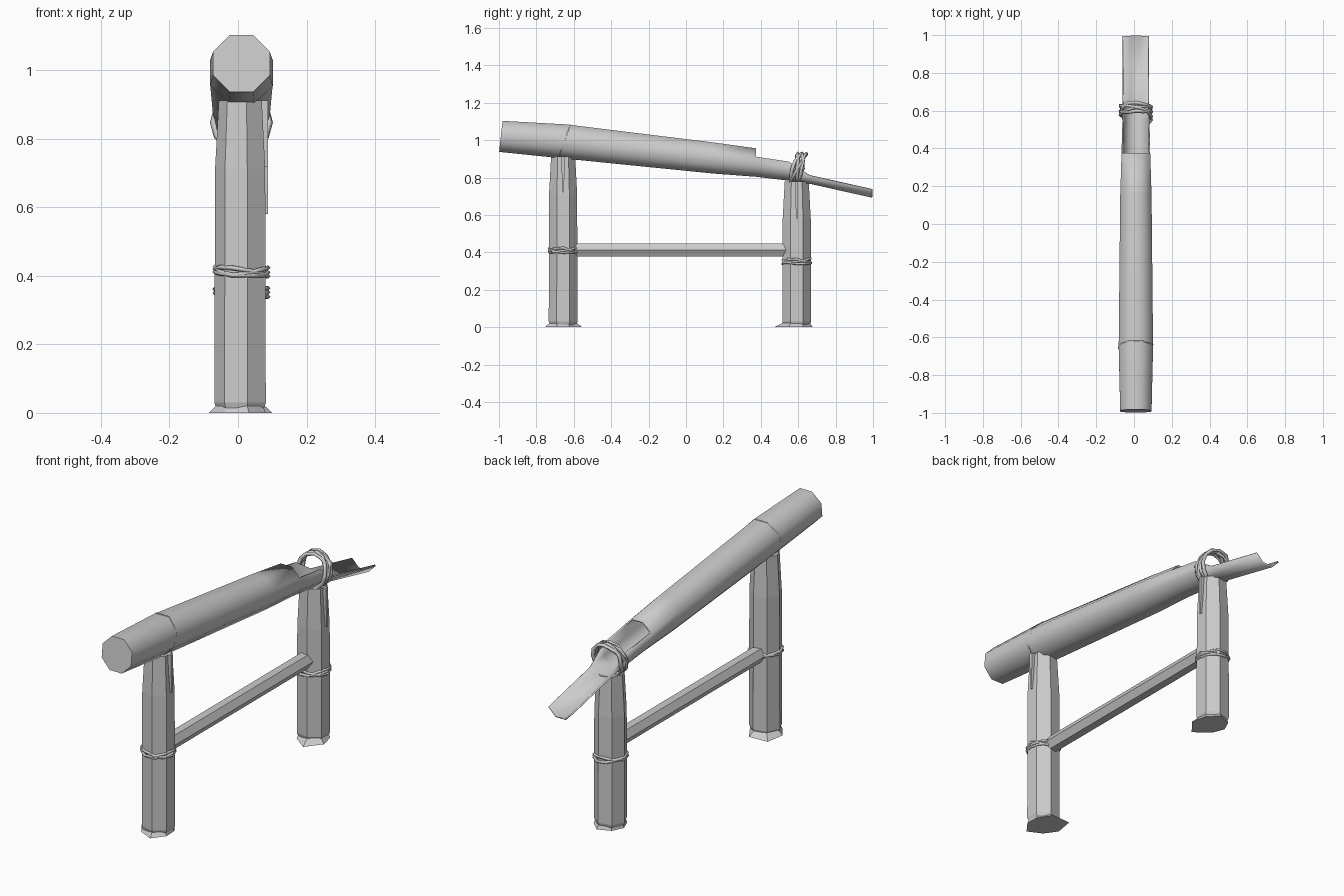
import bpy, bmesh, math, random
from math import sin, cos, tan, radians, pi

if "Cube" in bpy.data.objects:
    bpy.data.objects.remove(bpy.data.objects["Cube"])

random.seed(4)
CX = 0.01  # shared centre line of the posts and the spout


def make(name, bm):
    me = bpy.data.meshes.new(name)
    bm.to_mesh(me)
    bm.free()
    ob = bpy.data.objects.new(name, me)
    bpy.context.collection.objects.link(ob)
    return ob


def loft(name, rings):
    """Closed solid through rings of equal vertex count."""
    bm = bmesh.new()
    vs = [[bm.verts.new(p) for p in r] for r in rings]
    n = len(rings[0])
    for a, b in zip(vs, vs[1:]):
        for k in range(n):
            j = (k + 1) % n
            bm.faces.new((a[k], a[j], b[j], b[k]))
    bm.faces.new(vs[0])
    bm.faces.new(vs[-1])
    bmesh.ops.recalc_face_normals(bm, faces=bm.faces)
    return make(name, bm)


def rope(name, loops, thick):
    """Several low-poly strands, each a closed list of points."""
    cu = bpy.data.curves.new(name, 'CURVE')
    cu.dimensions = '3D'
    cu.bevel_depth = thick
    cu.bevel_resolution = 0
    for pts in loops:
        sp = cu.splines.new('POLY')
        sp.points.add(len(pts) - 1)
        for p, q in zip(sp.points, pts):
            p.co = (*q, 1)
        sp.use_cyclic_u = True
    ob = bpy.data.objects.new(name, cu)
    bpy.context.collection.objects.link(ob)


# bamboo spout: octagonal pipe, opened into a trough towards the back
# (y, centre z, apothem, tilt)
stations = [(-0.99, 1.02, 0.083, 0.11), (-0.65, 0.993, 0.091, 0.1), (0.15, 0.904, 0.083, 0),
            (0.375, 0.88, 0.076, 0), (0.55, 0.855, 0.072, 0), (0.66, 0.837, 0.07, 0),
            (0.995, 0.762, 0.07, 0)]
bm = bmesh.new()
rings = []
for y, z, a, t in stations:
    r = a / cos(pi / 8)
    ring = []
    for k in range(8):
        ang = radians(157.5 + 45 * k)
        dz = r * sin(ang)
        ring.append(bm.verts.new((CX + r * cos(ang), y + dz * t, z + dz)))
    rings.append(ring)
kept = [range(8), range(8), range(8), range(5), range(1, 4), range(1, 4)]
for a, b, ks in zip(rings, rings[1:], kept):
    for k in ks:
        j = (k + 1) % 8
        bm.faces.new((a[k], b[k], b[j], a[j]))
bm.faces.new(rings[0])
# sides of the trough slope down to the lip
bm.faces.new((rings[4][0], rings[5][1], rings[4][1]))
bm.faces.new((rings[4][5], rings[4][4], rings[5][4]))
bmesh.ops.delete(bm, geom=[v for v in bm.verts if not v.link_faces], context='VERTS')
spout = make("bamboo_spout", bm)
bpy.context.view_layer.objects.active = spout
spout.select_set(True)
bpy.ops.object.shade_smooth_by_angle(angle=radians(50))
mod = spout.modifiers.new("wall", 'SOLIDIFY')
mod.thickness = 0.008
mod.offset = -1


def heptagon(y, z, r):
    return [(CX + r * cos(pi + k * 2 * pi / 7), y + r * sin(pi + k * 2 * pi / 7), z)
            for k in range(7)]


# per post: y, top, binding height, split bottom, foot reach (starting at -x, towards -y)
posts = {
    "front": (-0.657, 0.912, 0.412, 0.72, [0.095, 0.08, 0.1, 0.078, 0.075, 0.105, 0.125]),
    "rear": (0.592, 0.778, 0.352, 0.58, [0.075, 0.08, 0.125, 0.1, 0.08, 0.088, 0.075]),
}
for name, (y, top, bind, split, foot) in posts.items():
    loft(name + "_post", [heptagon(y, 0.004, 0.07), heptagon(y, 0.03, 0.079),
                          heptagon(y, top - 0.2, 0.077), heptagon(y, top, 0.066)])
    # splintered skirt at the ground
    base = [(CX + f * cos(pi + k * 2 * pi / 7), y + f * sin(pi + k * 2 * pi / 7), 0)
            for k, f in enumerate(foot)]
    loft(name + "_foot_skirt", [base, heptagon(y, 0.027, 0.068)])
    # wrapped binding around the post
    loops = []
    for s in range(3):
        ph = s * 2.1
        loops.append([(CX + 0.078 * cos(t), y + 0.078 * sin(t),
                       bind + 0.013 * sin(t * (1 + s % 2) + ph) + random.uniform(-.004, .004))
                      for t in (k * 2 * pi / 10 for k in range(10))])
    rope(name + "_post_binding", loops, 0.007)
    # loose rope tail hanging on the right side
    w = 0.009
    loft(name + "_rope_tail", [
        [(x, y + dy * s, z) for x, dy in ((0.07, -w), (0.088, -w), (0.088, w), (0.07, w))]
        for z, s in ((top, 0.9), (top - 0.1, 0.8), (split, 0.3))])

# cross rail between the posts
loft("cross_rail", [[(CX + 0.04 * cos(k * pi / 3), y, 0.413 + 0.04 * sin(k * pi / 3))
                     for k in range(6)] for y in (-0.6, 0.535)])

# standing rope loops around the open trough
loops = []
for s in range(4):
    ph = s * 1.6
    pts = []
    for k in range(12):
        t = k * pi / 6
        dz = 0.081 * sin(t)
        pts.append((CX + 0.082 * cos(t),
                    0.598 + 0.25 * dz + 0.024 * sin(t + ph) + random.uniform(-.006, .006),
                    0.848 + dz))
    loops.append(pts)
rope("trough_rope", loops, 0.01)

# tight rope lashing around the pipe above the front post
loops = []
for s in range(2):
    loops.append([(CX + 0.0955 * cos(t), -0.65 + 0.022 * sin(t + s * 2.5) + 0.01 * sin(t),
                   0.993 + 0.0955 * sin(t)) for t in (k * pi / 4 + pi / 8 for k in range(8))])
rope("pipe_lashing", loops, 0.004)
